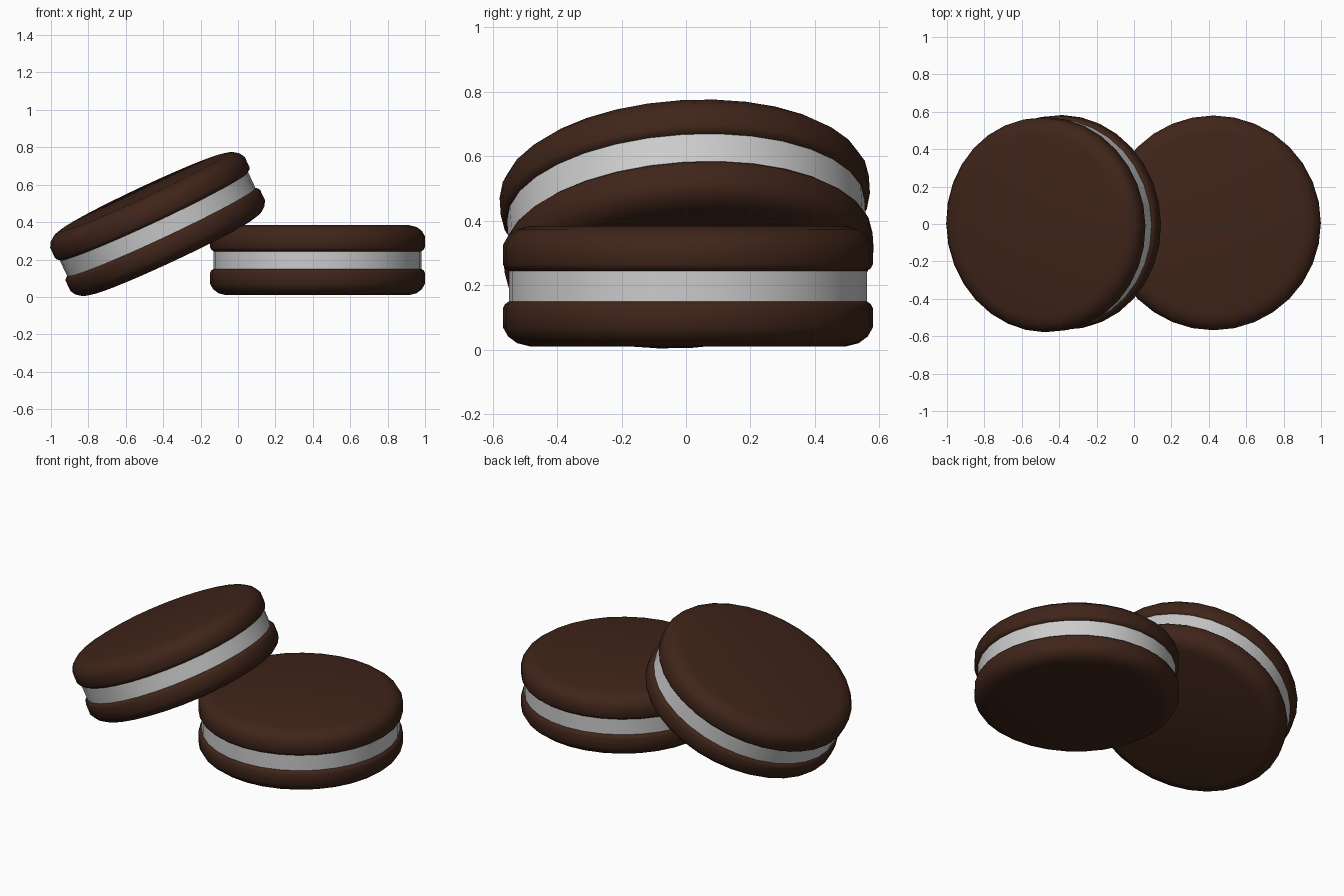
import bpy, bmesh, math
from mathutils import Vector, Matrix

if "Cube" in bpy.data.objects:
    bpy.data.objects.remove(bpy.data.objects["Cube"])

SEGS = 32
brown = bpy.data.materials.new("dark_biscuit")
brown.diffuse_color = (0.05, 0.018, 0.010, 1)
brown.use_nodes = True
brown.node_tree.nodes["Principled BSDF"].inputs["Base Color"].default_value = brown.diffuse_color

# (radius, height from the cookie's middle), from the axis outward
WAFER = [(0, 0.045), (0.553, 0.045), (0.568, 0.056), (0.574, 0.068),
         (0.574, 0.128), (0.558, 0.156), (0.53, 0.177), (0.488, 0.1875), (0, 0.1875)]
CREAM = [(0, -0.05), (0.556, -0.05), (0.556, 0.05), (0, 0.05)]


def lathe(name, profile, matrix, material=None):
    """Revolve a profile about z and place it."""
    bm = bmesh.new()
    verts = [bm.verts.new((r, 0, z)) for r, z in profile]
    edges = [bm.edges.new(p) for p in zip(verts, verts[1:])]
    bmesh.ops.spin(bm, geom=verts + edges, axis=(0, 0, 1), cent=(0, 0, 0),
                   angle=math.tau, steps=SEGS)
    bmesh.ops.remove_doubles(bm, verts=bm.verts, dist=1e-4)
    bmesh.ops.recalc_face_normals(bm, faces=bm.faces)
    mesh = bpy.data.meshes.new(name)
    bm.to_mesh(mesh)
    bm.free()
    obj = bpy.data.objects.new(name, mesh)
    bpy.context.collection.objects.link(obj)
    obj.matrix_world = matrix
    if material:
        mesh.materials.append(material)
    bpy.ops.object.select_all(action='DESELECT')
    obj.select_set(True)
    bpy.context.view_layer.objects.active = obj
    bpy.ops.object.shade_smooth_by_angle(angle=math.radians(50))
    return obj


def cookie(prefix, matrix):
    # two wafers, the lower one turned over, with cream between
    lathe(prefix + "_top_wafer", WAFER, matrix, brown)
    lathe(prefix + "_bottom_wafer", WAFER, matrix @ Matrix.Rotation(math.pi, 4, 'X'), brown)
    lathe(prefix + "_cream", CREAM, matrix)


# cookie lying flat
cookie("flat_cookie", Matrix.Translation((0.425, 0.006, 0.197)))

# cookie leaning on it, uphill direction slightly off the x axis
tilt, heading = math.radians(25.3), math.radians(8)
normal = Vector((-math.sin(tilt) * math.cos(heading),
                 -math.sin(tilt) * math.sin(heading), math.cos(tilt)))
turn = Vector((0, 0, 1)).rotation_difference(normal).to_matrix().to_4x4()
cookie("leaning_cookie", Matrix.Translation((-0.43, 0.002, 0.39)) @ turn)
